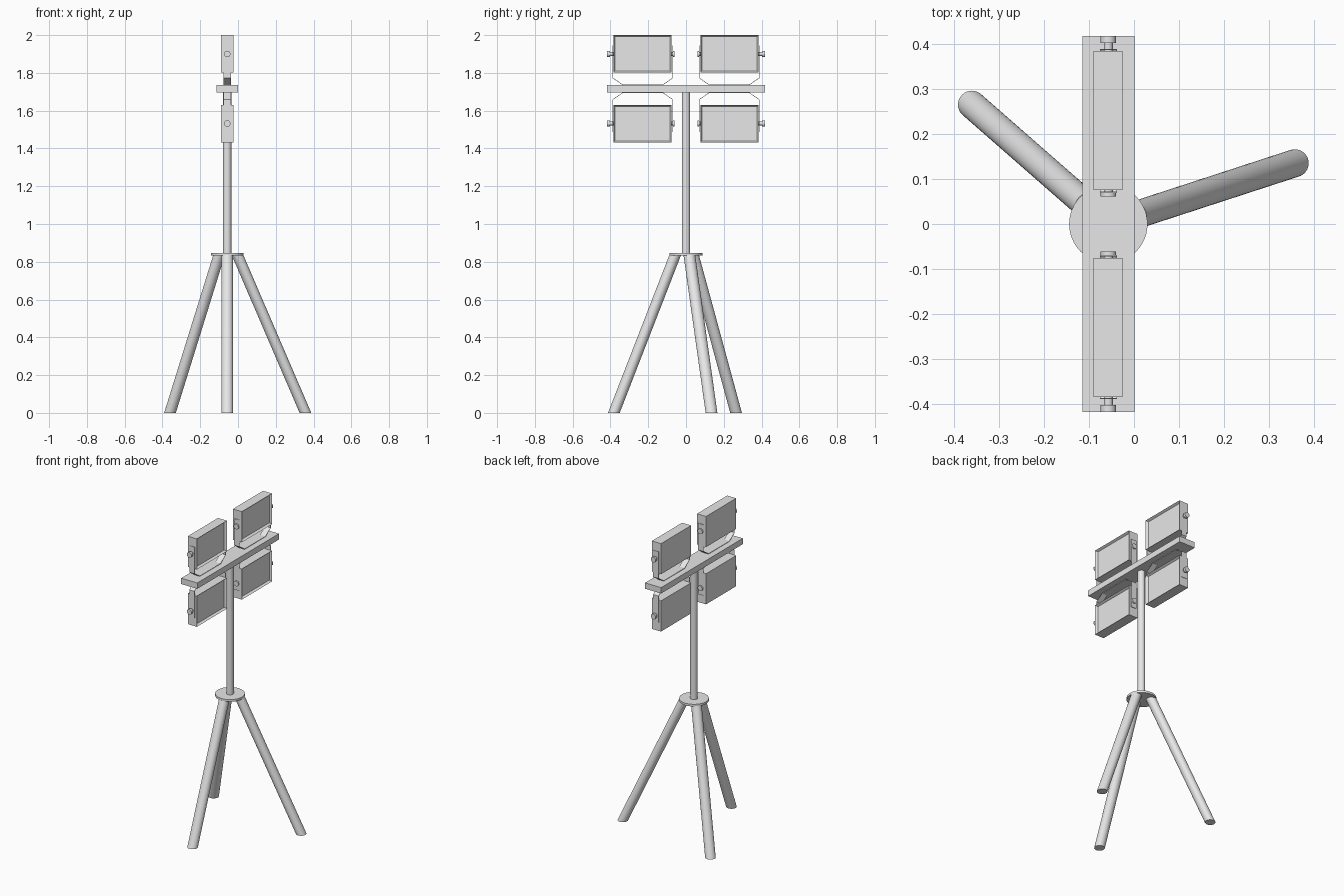
import bpy, bmesh, math
from mathutils import Vector, Matrix

if "Cube" in bpy.data.objects:
    bpy.data.objects.remove(bpy.data.objects["Cube"])

grey = bpy.data.materials.new("light_grey")
grey.diffuse_color = (0.8, 0.8, 0.8, 1)
grey.use_nodes = True
grey.node_tree.nodes["Principled BSDF"].inputs["Base Color"].default_value = grey.diffuse_color

CX = -0.057        # axis of the pole
MID = 1.716        # height of the crossbar centre


def finish(bm, name, smooth=False):
    bmesh.ops.recalc_face_normals(bm, faces=bm.faces)
    me = bpy.data.meshes.new(name)
    bm.to_mesh(me)
    bm.free()
    me.materials.append(grey)
    ob = bpy.data.objects.new(name, me)
    bpy.context.collection.objects.link(ob)
    if smooth:
        bpy.ops.object.select_all(action='DESELECT')
        ob.select_set(True)
        bpy.context.view_layer.objects.active = ob
        bpy.ops.object.shade_smooth_by_angle(angle=math.radians(35))
    return ob


def add_box(bm, lo, hi):
    lo, hi = Vector(lo), Vector(hi)
    m = Matrix.Translation((lo + hi) / 2) @ Matrix.Diagonal((*(hi - lo), 1))
    return bmesh.ops.create_cube(bm, size=1, matrix=m)["verts"]


def add_cyl(bm, a, b, r, sides=32):
    a, b = Vector(a), Vector(b)
    d = b - a
    m = Matrix.Translation((a + b) / 2) @ d.to_track_quat('Z', 'Y').to_matrix().to_4x4()
    bmesh.ops.create_cone(bm, cap_ends=True, segments=sides, radius1=r, radius2=r,
                          depth=d.length, matrix=m)


def place(bm, sy, sz):
    """Mirror an upper right part to one of the four lamp positions."""
    for v in bm.verts:
        v.co.y *= sy
        v.co.z = MID + sz * (v.co.z - MID)


# Tripod legs: round in plan, leaning out, cut flat at floor and hub
feet = {"front_leg": (CX, -0.382), "left_leg": (-0.360, 0.265), "right_leg": (0.357, 0.135)}
for name, (fx, fy) in feet.items():
    bm = bmesh.new()
    add_cyl(bm, (fx, fy, 0), (fx, fy, 0.836), 0.031)
    out = Vector((fx - CX, fy))
    top = out.normalized() * 0.057
    for v in bm.verts:
        if v.co.z > 0.4:
            v.co.x += CX + top.x - fx
            v.co.y += top.y - fy
    finish(bm, name, True)

# Hub, pole and crossbar
bm = bmesh.new()
add_cyl(bm, (CX, 0, 0.833), (CX, 0, 0.847), 0.087, 48)
finish(bm, "hub_plate", True)
bm = bmesh.new()
add_cyl(bm, (CX, 0, 0.84), (CX, 0, 1.70), 0.022)
finish(bm, "pole", True)
bm = bmesh.new()
add_box(bm, (-0.114, -0.417, 1.697), (0.001, 0.417, 1.735))
finish(bm, "crossbar")

# Four floodlights with their yokes and knobs
yoke_path = [(0.0705, 1.945), (0.0705, 1.773), (0.122, 1.737),
             (0.335, 1.737), (0.3875, 1.773), (0.3875, 1.945)]
for sz, level in ((1, "upper"), (-1, "lower")):
    for sy, side in ((1, "back"), (-1, "front")):
        tag = f"{level}_{side}"

        # housing with recessed glass on the +x face
        bm = bmesh.new()
        add_box(bm, (-0.090, 0.076, 1.802), (-0.025, 0.384, 2.0))
        face = max(bm.faces, key=lambda f: f.calc_center_median().x)
        bmesh.ops.inset_region(bm, faces=[face], thickness=0.011)
        for v in face.verts:
            v.co.x -= 0.015
        place(bm, sy, sz)
        finish(bm, tag + "_lamp")

        # bent strip yoke
        bm = bmesh.new()
        rows = [[bm.verts.new((x, y, z)) for y, z in yoke_path] for x in (CX - 0.019, CX + 0.019)]
        for i in range(len(yoke_path) - 1):
            bm.faces.new((rows[0][i], rows[0][i + 1], rows[1][i + 1], rows[1][i]))
        place(bm, sy, sz)
        ob = finish(bm, tag + "_yoke")
        mod = ob.modifiers.new("thickness", 'SOLIDIFY')
        mod.thickness = 0.003
        mod.offset = 0

        # clamp knobs: stem and head on each side
        bm = bmesh.new()
        for stem0, stem1, head in ((0.38, 0.402, 0.417), (0.08, 0.069, 0.061)):
            add_cyl(bm, (CX, stem0, 1.90), (CX, stem1, 1.90), 0.010, 20)
            add_cyl(bm, (CX, stem1, 1.90), (CX, head, 1.90), 0.017, 24)
        place(bm, sy, sz)
        finish(bm, tag + "_knobs", True)
